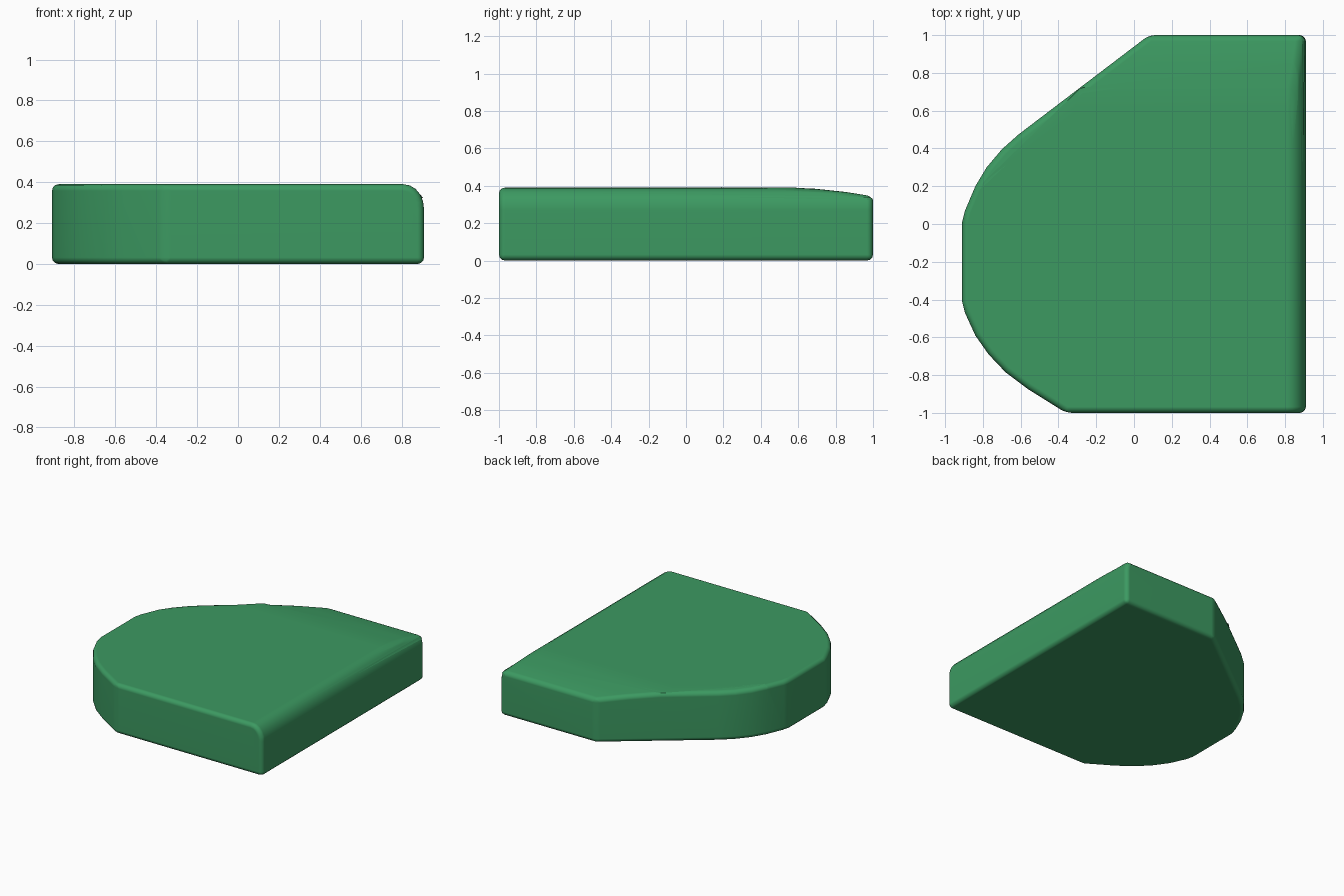
import bpy, bmesh
from math import sin, cos, pi, radians
from mathutils import Vector

if "Cube" in bpy.data.objects:
    bpy.data.objects.remove(bpy.data.objects["Cube"])

H = 0.39

# Plan outline, counter-clockwise from the front right corner
outline = [(0.91, -1), (0.91, 1), (0.08, 1), (-0.61, 0.475), (-0.70, 0.395),
           (-0.78, 0.30), (-0.84, 0.20), (-0.895, 0.07), (-0.91, 0.01),
           (-0.91, -0.41), (-0.895, -0.47), (-0.84, -0.59), (-0.77, -0.69),
           (-0.68, -0.785), (-0.56, -0.875), (-0.36, -1)]

bm = bmesh.new()
base = bm.faces.new([bm.verts.new((x, y, 0)) for x, y in outline])
ext = bmesh.ops.extrude_face_region(bm, geom=[base])
bmesh.ops.translate(bm, vec=(0, 0, H),
                    verts=[g for g in ext["geom"] if isinstance(g, bmesh.types.BMVert)])
bmesh.ops.recalc_face_normals(bm, faces=bm.faces)


def shave(point, normal):
    """Slice off everything in front of a plane and cap the cut."""
    geom = bm.verts[:] + bm.edges[:] + bm.faces[:]
    cut = bmesh.ops.bisect_plane(bm, geom=geom, dist=1e-5, plane_co=point,
                                 plane_no=normal, clear_outer=True)
    edges = [g for g in cut["geom_cut"] if isinstance(g, bmesh.types.BMEdge)]
    bmesh.ops.holes_fill(bm, edges=edges)


# Gentle downward crown toward the back
crown = [(0.58, H), (0.72, 0.381), (0.86, 0.366), (1.0, 0.343)]
for (y0, z0), (y1, z1) in zip(crown, crown[1:]):
    shave(Vector((0, y0, z0)), Vector((0, z0 - z1, y1 - y0)))

# Soft roll-off on the slanted back left edge
shave(Vector((-0.52, 0.43, H)), Vector((-0.06, 0.08, 1)))

# Large rounded shoulder along the right side
arc = [(0.81 + 0.10 * sin(i * pi / 10), H - 0.12 + 0.12 * cos(i * pi / 10)) for i in range(6)]
for (x0, z0), (x1, z1) in zip(arc, arc[1:]):
    shave(Vector((x0, 0, z0)), Vector((z0 - z1, 0, x1 - x0)))

bmesh.ops.recalc_face_normals(bm, faces=bm.faces)
mesh = bpy.data.meshes.new("rounded_slab")
bm.to_mesh(mesh)
bm.free()
slab = bpy.data.objects.new("rounded_slab", mesh)
bpy.context.collection.objects.link(slab)

# Small edge rounding
bevel = slab.modifiers.new("edge_rounding", "BEVEL")
bevel.width = 0.032
bevel.segments = 3
bevel.limit_method = "ANGLE"
bevel.angle_limit = radians(29)
bevel.use_clamp_overlap = False

# Green material and smooth shading
green = bpy.data.materials.new("green")
green.diffuse_color = (0.045, 0.32, 0.12, 1)
green.use_nodes = True
green.node_tree.nodes["Principled BSDF"].inputs["Base Color"].default_value = green.diffuse_color
mesh.materials.append(green)
bpy.context.view_layer.objects.active = slab
slab.select_set(True)
bpy.ops.object.modifier_apply(modifier=bevel.name)
bpy.ops.object.shade_smooth_by_angle(angle=radians(35))
normals = slab.modifiers.new("flat_face_normals", "WEIGHTED_NORMAL")
normals.keep_sharp = True
